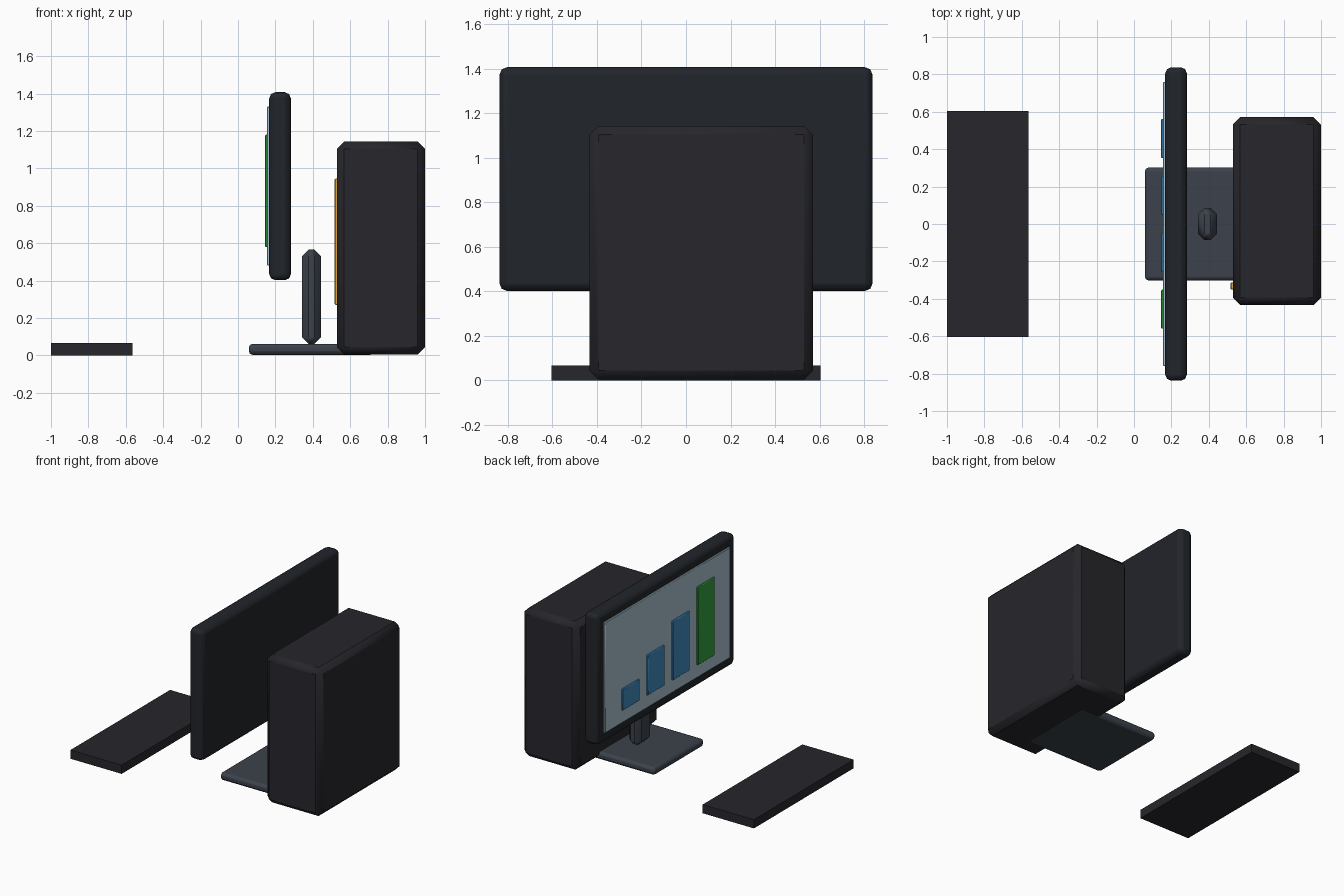
import bpy, math

if "Cube" in bpy.data.objects:
    bpy.data.objects.remove(bpy.data.objects["Cube"])


def material(name, r, g, b):
    m = bpy.data.materials.new(name)
    m.diffuse_color = tuple((c / 255) ** 2.2 for c in (r, g, b)) + (1,)
    m.use_nodes = True
    m.node_tree.nodes["Principled BSDF"].inputs["Base Color"].default_value = m.diffuse_color
    return m


def box(name, x, y, z, mat, bevel=0.0, segments=1):
    """Box from (min, max) ranges, with an optional smooth-shaded bevel."""
    lo, hi = zip(x, y, z)
    bpy.ops.mesh.primitive_cube_add(
        size=1, location=[(a + b) / 2 for a, b in zip(lo, hi)])
    ob = bpy.context.object
    ob.name = name
    ob.scale = [b - a for a, b in zip(lo, hi)]
    bpy.ops.object.transform_apply(location=False, rotation=False, scale=True)
    ob.data.materials.append(mat)
    if bevel:
        mod = ob.modifiers.new("Bevel", 'BEVEL')
        mod.width = bevel
        mod.segments = segments
        bpy.ops.object.shade_smooth_by_angle(angle=math.radians(50))
        ob.modifiers.new("Normals", 'WEIGHTED_NORMAL').keep_sharp = True
    return ob


charcoal = material("charcoal", 43, 42, 47)
black = material("monitor_black", 38, 41, 46)
slate = material("slate", 62, 68, 77)
glass = material("screen_grey", 168, 192, 206)
blue = material("chart_blue", 66, 138, 192)
green = material("chart_green", 54, 160, 66)
amber = material("amber", 225, 170, 60)

# Keyboard slab
box("keyboard", (-1.0, -0.565), (-0.604, 0.604), (0, 0.067), charcoal)

# Monitor housing and display, facing -x
box("monitor_housing", (0.167, 0.283), (-0.838, 0.838), (0.402, 1.407), black, 0.033, 2)
box("screen", (0.155, 0.18), (-0.76, 0.76), (0.48, 1.33), glass, 0.004)

# Stand
box("stand_base", (0.058, 0.728), (-0.302, 0.302), (0.003, 0.062), slate, 0.02, 2)
box("stand_neck", (0.343, 0.443), (-0.085, 0.085), (0.062, 0.565), slate, 0.033)

# Bar chart on the screen
for i, height in enumerate((0.165, 0.31, 0.455, 0.6)):
    y = 0.457 - i * 0.304
    box(f"chart_bar_{i + 1}", (0.144, 0.165), (y - 0.104, y + 0.104),
        (0.58, 0.58 + height), green if i == 3 else blue, 0.005)

# Computer tower with a light strip on its -x face
box("tower_case", (0.528, 1.0), (-0.434, 0.571), (0.004, 1.144), charcoal, 0.04)
box("light_strip", (0.517, 0.54), (-0.35, -0.312), (0.27, 0.945), amber, 0.004)
